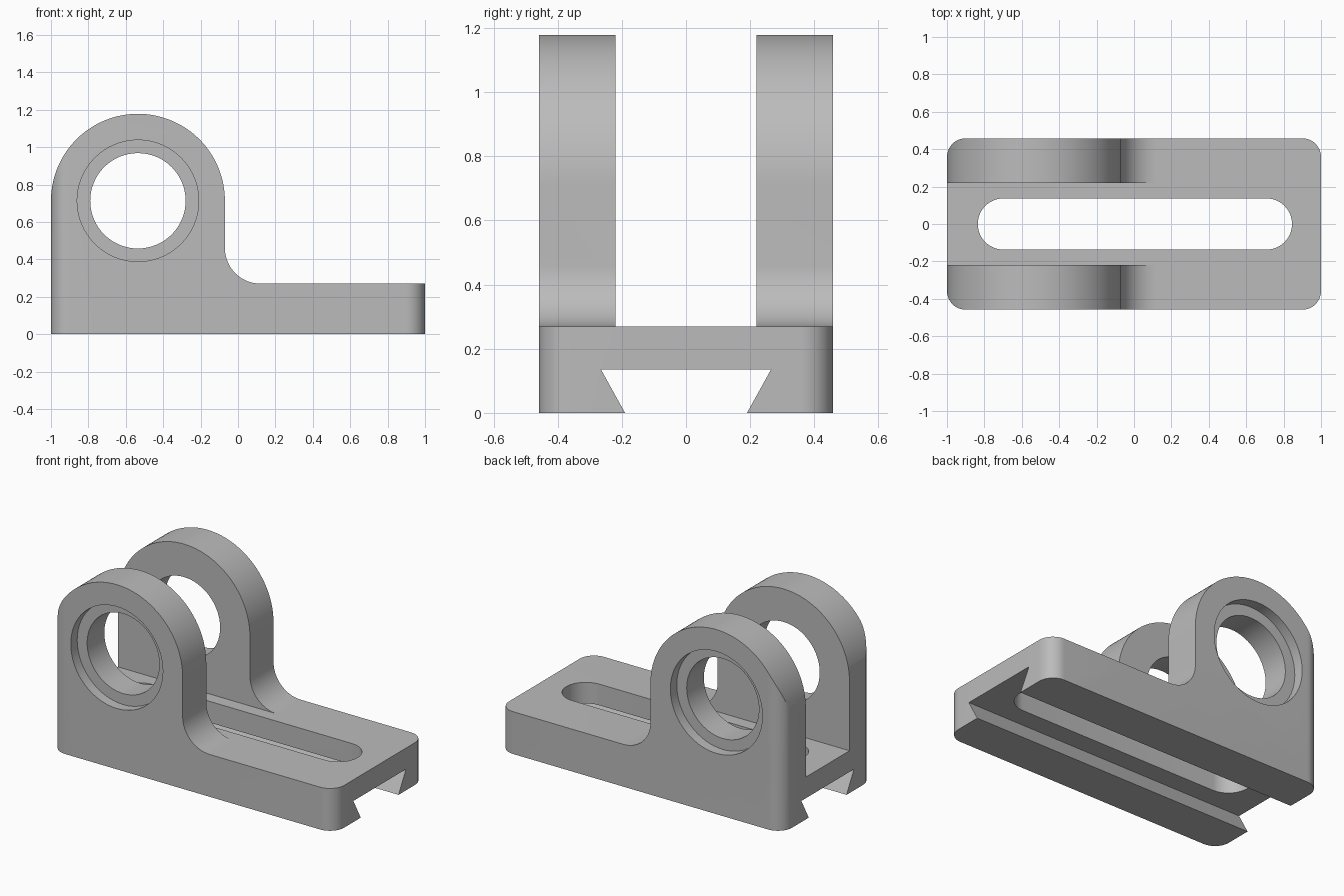
import bpy
import bmesh
import math
from mathutils import Vector

cube = bpy.data.objects.get("Cube")
if cube:
    bpy.data.objects.remove(cube, do_unlink=True)

# Main sizes
HALF_W = 0.458
BASE_TOP = 0.27
EAR_IN = 0.22
LUG_X, LUG_Z, LUG_R = -0.535, 0.713, 0.465
BORE_R, RECESS_R, RECESS_DEPTH = 0.255, 0.325, 0.065
FILLET = 0.19

grey = bpy.data.materials.new("matte grey")
grey.use_nodes = True
colour = (0.5, 0.5, 0.5, 1)
grey.diffuse_color = colour
grey.node_tree.nodes["Principled BSDF"].inputs["Base Color"].default_value = colour


def arc(cx, cy, r, start, end, steps):
    """Points on an arc, angles in degrees."""
    angles = [math.radians(start + (end - start) * i / steps) for i in range(steps + 1)]
    return [(cx + r * math.cos(a), cy + r * math.sin(a)) for a in angles]


def prism(name, outline, axis, low, high):
    """Extrude a 2D outline along one axis between two levels."""
    place = {"x": lambda u, v, w: (w, u, v),
             "y": lambda u, v, w: (u, w, v),
             "z": lambda u, v, w: (u, v, w)}[axis]
    bm = bmesh.new()
    face = bm.faces.new([bm.verts.new(place(u, v, low)) for u, v in outline])
    new = bmesh.ops.extrude_face_region(bm, geom=[face])["geom"]
    shift = Vector(place(0, 0, high - low))
    bmesh.ops.translate(bm, vec=shift, verts=[g for g in new if isinstance(g, bmesh.types.BMVert)])
    bmesh.ops.recalc_face_normals(bm, faces=bm.faces)
    mesh = bpy.data.meshes.new(name)
    bm.to_mesh(mesh)
    bm.free()
    mesh.materials.append(grey)
    obj = bpy.data.objects.new(name, mesh)
    bpy.context.collection.objects.link(obj)
    return obj


def combine(target, tool, operation):
    """Apply a boolean and discard the tool."""
    tool.hide_render = True
    mod = target.modifiers.new(operation.lower(), "BOOLEAN")
    mod.operation = operation
    mod.solver = "EXACT"
    mod.object = tool
    bpy.context.view_layer.objects.active = target
    bpy.ops.object.modifier_apply(modifier=mod.name)
    bpy.data.objects.remove(tool, do_unlink=True)


# Side profile: base, filleted step and round lug
profile = [(-1, 0), (1, 0), (1, BASE_TOP)]
lug_right = LUG_X + LUG_R
profile += arc(lug_right + FILLET, BASE_TOP + FILLET, FILLET, 270, 180, 16)
profile += arc(LUG_X, LUG_Z, LUG_R, 0, 180, 64)
bracket = prism("clevis_bracket", profile, "y", -HALF_W, HALF_W)

# Plan outline with rounded vertical corners
r = 0.1
plan = []
for sx, sy, start in ((1, 1, 0), (-1, 1, 90), (-1, -1, 180), (1, -1, 270)):
    plan += arc(sx * (1 - r), sy * (HALF_W - r), r, start, start + 90, 12)
combine(bracket, prism("plan_block", plan, "z", -0.1, 1.3), "INTERSECT")

# Gap between the two ears
gap = [(-EAR_IN, BASE_TOP), (EAR_IN, BASE_TOP), (EAR_IN, 1.4), (-EAR_IN, 1.4)]
combine(bracket, prism("ear_gap", gap, "x", -1.2, 1.2), "DIFFERENCE")

# Dovetail groove under the base, sides carried on below the bottom
dovetail = [(-0.265, 0.135), (-0.1625, -0.05), (0.1625, -0.05), (0.265, 0.135)]
combine(bracket, prism("dovetail_groove", dovetail, "x", -1.2, 1.2), "DIFFERENCE")

# Long slot through the base
slot_r = 0.137
slot = arc(0.845 - slot_r, 0, slot_r, -90, 90, 24) + arc(-0.835 + slot_r, 0, slot_r, 90, 270, 24)
combine(bracket, prism("base_slot", slot, "z", -0.1, 0.5), "DIFFERENCE")

# Bore through both ears, with a recess on each outer face
bore = arc(LUG_X, LUG_Z, BORE_R, 0, 360, 64)[:-1]
combine(bracket, prism("pin_bore", bore, "y", -0.6, 0.6), "DIFFERENCE")
recess = arc(LUG_X, LUG_Z, RECESS_R, 0, 360, 64)[:-1]
for side in (-1, 1):
    tool = prism("bore_recess", recess, "y", side * (HALF_W - RECESS_DEPTH), side * 0.6)
    combine(bracket, tool, "DIFFERENCE")

# Smooth curves, sharp edges
bpy.ops.object.select_all(action="DESELECT")
bracket.select_set(True)
bpy.context.view_layer.objects.active = bracket
bpy.ops.object.shade_smooth_by_angle(angle=math.radians(25))
